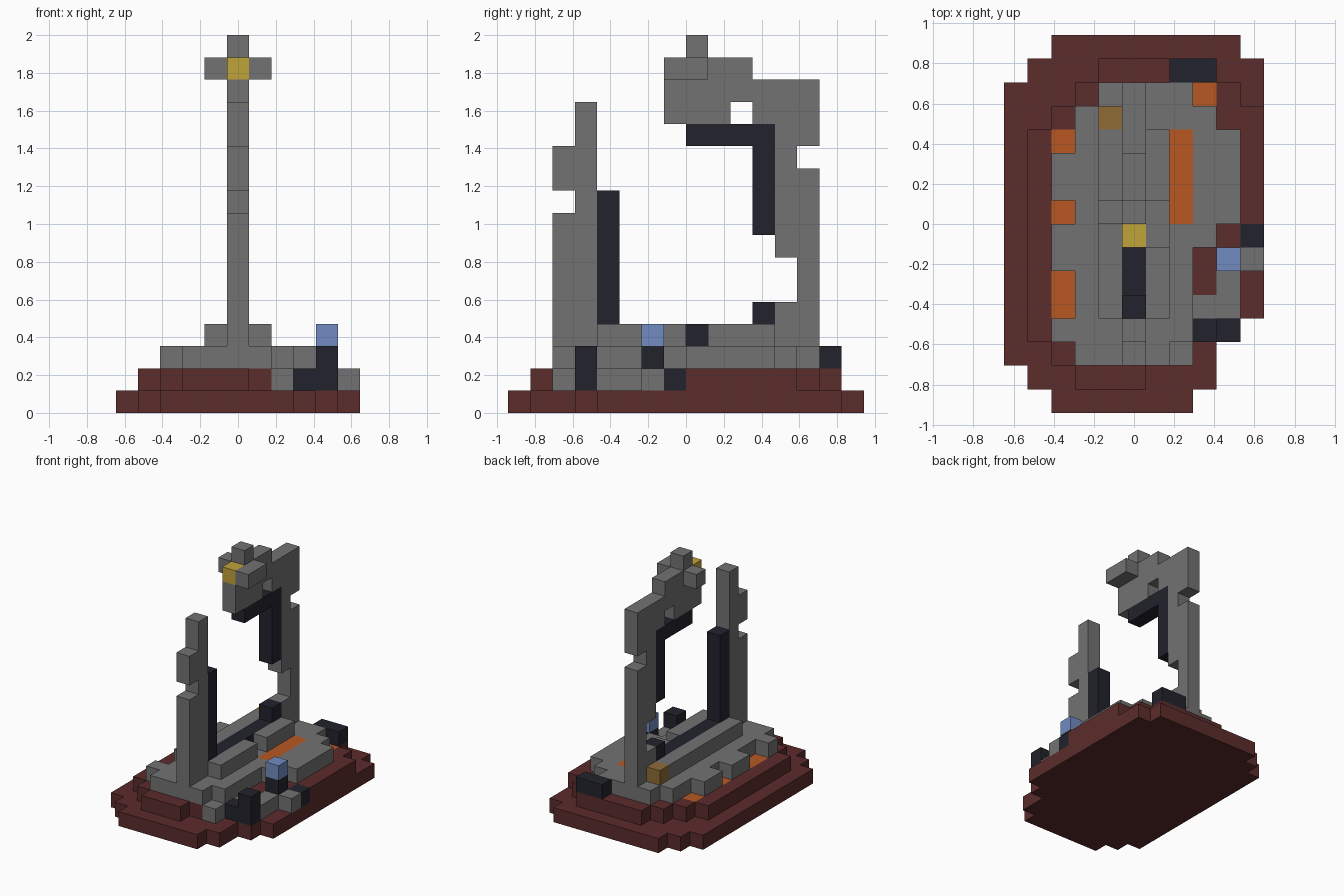
import bpy
import bmesh
from mathutils import Vector

if "Cube" in bpy.data.objects:
    bpy.data.objects.remove(bpy.data.objects["Cube"], do_unlink=True)

UNIT = 2 / 17                       # edge of one block
ORIGIN = Vector((-5.5, -8, 0))      # grid corner, in blocks

COLOURS = {
    "dark_red": (0.107, 0.025, 0.025),
    "stone_grey": (0.17, 0.17, 0.17),
    "near_black": (0.016, 0.016, 0.026),
    "orange": (0.479, 0.098, 0.016),
    "gold": (0.527, 0.366, 0.042),
    "brown": (0.275, 0.147, 0.036),
    "pale_blue": (0.165, 0.262, 0.527),
}
materials = {}
for colour_name, rgb in COLOURS.items():
    material = bpy.data.materials.new(colour_name)
    material.use_nodes = True
    material.diffuse_color = (*rgb, 1)
    shader = material.node_tree.nodes["Principled BSDF"]
    shader.inputs["Base Color"].default_value = (*rgb, 1)
    shader.inputs["Roughness"].default_value = 0.9
    materials[colour_name] = material

cells = {}          # block position -> part name
part_colours = {}   # part name -> colour name


def fill(part, colour, *boxes):
    """Fill inclusive block ranges; a later part replaces an earlier one."""
    part_colours[part] = colour
    for x_range, y_range, z_range in boxes:
        for x in span(x_range):
            for y in span(y_range):
                for z in span(z_range):
                    cells[x, y, z] = part


def span(value):
    first, last = value if isinstance(value, tuple) else (value, value)
    return range(first, last + 1)


def build(part):
    """Make one object from the outer faces of the part's blocks."""
    bm = bmesh.new()
    for cell in [c for c, owner in cells.items() if owner == part]:
        centre = Vector(cell) + Vector((0.5, 0.5, 0.5))
        for axis in range(3):
            for sign in (-1, 1):
                normal = Vector((0, 0, 0))
                normal[axis] = sign
                neighbour = tuple(int(n) for n in Vector(cell) + normal)
                if neighbour in cells:
                    continue
                u = Vector((0, 0, 0))
                u[(axis + 1) % 3] = 0.5
                v = normal.cross(u)
                middle = centre + normal * 0.5
                corners = (middle - u - v, middle + u - v,
                           middle + u + v, middle - u + v)
                bm.faces.new([bm.verts.new((c + ORIGIN) * UNIT) for c in corners])
    bmesh.ops.remove_doubles(bm, verts=bm.verts, dist=UNIT / 100)
    bmesh.ops.dissolve_limit(bm, angle_limit=0.01, verts=bm.verts, edges=bm.edges)
    mesh = bpy.data.meshes.new(part)
    bm.to_mesh(mesh)
    bm.free()
    mesh.materials.append(materials[part_colours[part]])
    bpy.context.collection.objects.link(bpy.data.objects.new(part, mesh))


# Stepped base
fill("base_lower_step", "dark_red",
     ((2, 7), 0, 0), ((1, 8), 1, 0), ((0, 8), 2, 0), ((0, 9), 3, 0),
     ((0, 10), (4, 13), 0), ((1, 10), 14, 0), ((2, 9), 15, 0))
fill("base_upper_step", "dark_red",
     ((3, 5), 1, 1), ((2, 6), 2, 1), ((1, 7), 3, 1), ((1, 8), (4, 6), 1),
     ((1, 9), 7, 1), ((1, 10), (8, 11), 1), ((2, 10), 12, 1),
     ((3, 9), 13, 1), ((4, 8), 14, 1))

# Paved floor with notched edges
fill("stone_floor", "stone_grey",
     ((3, 6), 2, 2), ((2, 7), 3, 2), ((3, 7), (4, 6), 2), ((3, 8), 7, 2),
     ((3, 9), (8, 11), 2), ((3, 8), 12, 2), ((4, 7), 13, 2),
     (2, (6, 7), 2), (2, (9, 10), 2))
fill("floor_inlay", "orange", (7, (8, 11), 2))
fill("edge_inlays", "orange",
     (2, (4, 5), 1), (2, 8, 1), (2, 11, 1), (8, 13, 1))

# Raised ridges either side of the dark channel
for side, column in (("right", 4), ("left", 6)):
    fill(side + "_ridge", "stone_grey", (column, (4, 11), 3))
del cells[6, 8, 3]
fill("channel", "near_black", (5, (5, 11), 3), (5, 11, 4))
fill("brown_block", "brown", (4, 12, 3))

# Front post with its dark backing
fill("front_post", "stone_grey",
     (5, 3, (3, 13)), (5, 2, (3, 8)), (5, 2, (10, 11)))
fill("front_post_backing", "near_black", (5, 4, (3, 9)))

# Rear post, broken in places, and the overhanging arm
fill("rear_post", "stone_grey",
     (5, (12, 13), (3, 4)), (5, 13, (5, 6)), (5, (12, 13), (7, 10)),
     (5, 12, 11), (5, (12, 13), 12))
fill("overhang", "stone_grey",
     (5, (11, 13), 13), (5, (7, 9), 13), (5, (7, 13), 14),
     (5, (8, 10), 15), (5, 8, 16))
fill("rear_post_backing", "near_black", (5, 11, (8, 11)), (5, (8, 11), 12))
fill("crossbar", "stone_grey", (4, 8, 15), (6, (7, 8), 15))
fill("gold_tip", "gold", (5, 7, 15))

# Rubble and the small figure on the left side
fill("rubble", "stone_grey",
     (7, 2, 1), ((8, 9), 4, 1), (9, (5, 6), 1), (10, 6, 1))
fill("dark_rubble", "near_black",
     ((8, 9), 3, 1), (9, 3, 2), (10, 7, 1), ((7, 8), 14, 2))
fill("figure_body", "near_black", (9, 6, 2))
fill("figure_head", "pale_blue", (9, 6, 3))

for part_name in part_colours:
    build(part_name)
